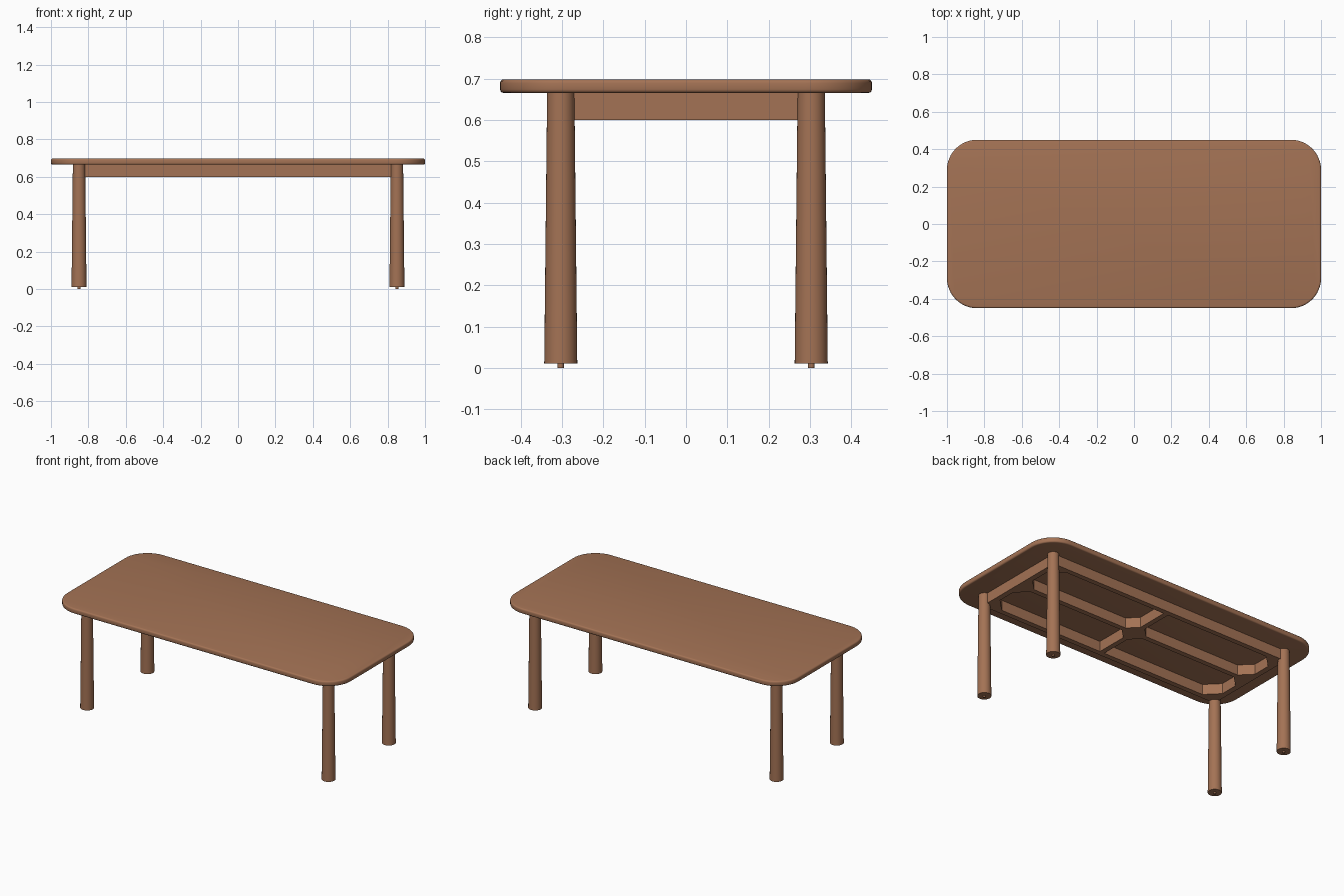
import bpy, bmesh, math

cube = bpy.data.objects.get("Cube")
if cube:
    bpy.data.objects.remove(cube, do_unlink=True)

wood = bpy.data.materials.new("warm_brown_wood")
wood.use_nodes = True
colour = (0.37, 0.17, 0.09, 1)
wood.diffuse_color = colour
wood.node_tree.nodes["Principled BSDF"].inputs["Base Color"].default_value = colour

LEG_X, LEG_Y = 0.85, 0.303
TOP_Z, UNDER_Z, RAIL_Z = 0.698, 0.665, 0.6


def finish(name, bm, smooth=False):
    bmesh.ops.recalc_face_normals(bm, faces=bm.faces)
    mesh = bpy.data.meshes.new(name)
    bm.to_mesh(mesh)
    bm.free()
    mesh.materials.append(wood)
    obj = bpy.data.objects.new(name, mesh)
    bpy.context.collection.objects.link(obj)
    if smooth:
        bpy.ops.object.select_all(action="DESELECT")
        obj.select_set(True)
        bpy.context.view_layer.objects.active = obj
        bpy.ops.object.shade_smooth_by_angle(angle=math.radians(35))
    return obj


def add_prism(bm, outline, z0, z1):
    """Extrude a plan outline from z0 up to z1."""
    face = bm.faces.new([bm.verts.new((x, y, z0)) for x, y in outline])
    new = bmesh.ops.extrude_face_region(bm, geom=[face])["geom"]
    verts = [v for v in new if isinstance(v, bmesh.types.BMVert)]
    bmesh.ops.translate(bm, verts=verts, vec=(0, 0, z1 - z0))


def rail(name, x0, x1, y0, y1):
    bm = bmesh.new()
    add_prism(bm, [(x0, y0), (x1, y0), (x1, y1), (x0, y1)], RAIL_Z, UNDER_Z)
    return finish(name, bm)


def brace(name, x, y, dx, dy):
    bm = bmesh.new()
    add_prism(bm, [(x, y), (x + dx, y), (x, y + dy)], RAIL_Z, UNDER_Z)
    return finish(name, bm)


# Rounded tabletop with softened rims
radius, steps, rim = 0.16, 12, 0.009
outline = []
for i, (sx, sy) in enumerate([(1, 1), (-1, 1), (-1, -1), (1, -1)]):
    for k in range(steps + 1):
        a = math.pi / 2 * (i + k / steps)
        outline.append((sx * (1 - radius) + radius * math.cos(a),
                        sy * (0.45 - radius) + radius * math.sin(a)))
bm = bmesh.new()
add_prism(bm, outline, UNDER_Z, TOP_Z)
rims = [e for e in bm.edges if abs(e.verts[0].co.z - e.verts[1].co.z) < 0.001]
bmesh.ops.bevel(bm, geom=rims, offset=rim, segments=3, profile=0.5, affect="EDGES")
finish("tabletop", bm, smooth=True)

# Tapered legs with small foot pins
for sx, side in ((1, "left"), (-1, "right")):
    for sy, end in ((-1, "front"), (1, "back")):
        for part, r0, r1, z0, z1 in (("leg", 0.04, 0.033, 0.01, UNDER_Z),
                                     ("foot_pin", 0.008, 0.008, 0, 0.01)):
            bm = bmesh.new()
            bmesh.ops.create_cone(bm, cap_ends=True, segments=32,
                                  radius1=r0, radius2=r1, depth=z1 - z0)
            obj = finish(f"{end}_{side}_{part}", bm, smooth=True)
            obj.location = (sx * LEG_X, sy * LEG_Y, (z0 + z1) / 2)

# Outer apron rails
IN_X, IN_Y, HALF = 0.82, 0.28, 0.016
for s, side, end in ((1, "left", "back"), (-1, "right", "front")):
    rail(f"{end}_apron", -LEG_X, LEG_X, *sorted((s * IN_Y, s * (IN_Y + 0.032))))
    rail(f"{side}_apron", *sorted((s * IN_X, s * (IN_X + 0.035))), -LEG_Y, LEG_Y)

# Middle rails crossing under the top
rail("long_middle_rail", -IN_X, IN_X, -HALF, HALF)
rail("cross_middle_rail", -HALF, HALF, -IN_Y, IN_Y)

# Triangular corner braces beside the legs and along the middle rail
for sx, side in ((1, "left"), (-1, "right")):
    for sy, end in ((-1, "front"), (1, "back")):
        tag = f"{end}_{side}"
        brace(f"{tag}_leg_brace", sx * IN_X, sy * IN_Y, -sx * 0.08, -sy * 0.08)
        brace(f"{tag}_end_brace", sx * IN_X, sy * HALF, -sx * 0.07, sy * 0.07)
        brace(f"{tag}_centre_brace", sx * HALF, sy * HALF, sx * 0.06, sy * 0.06)
